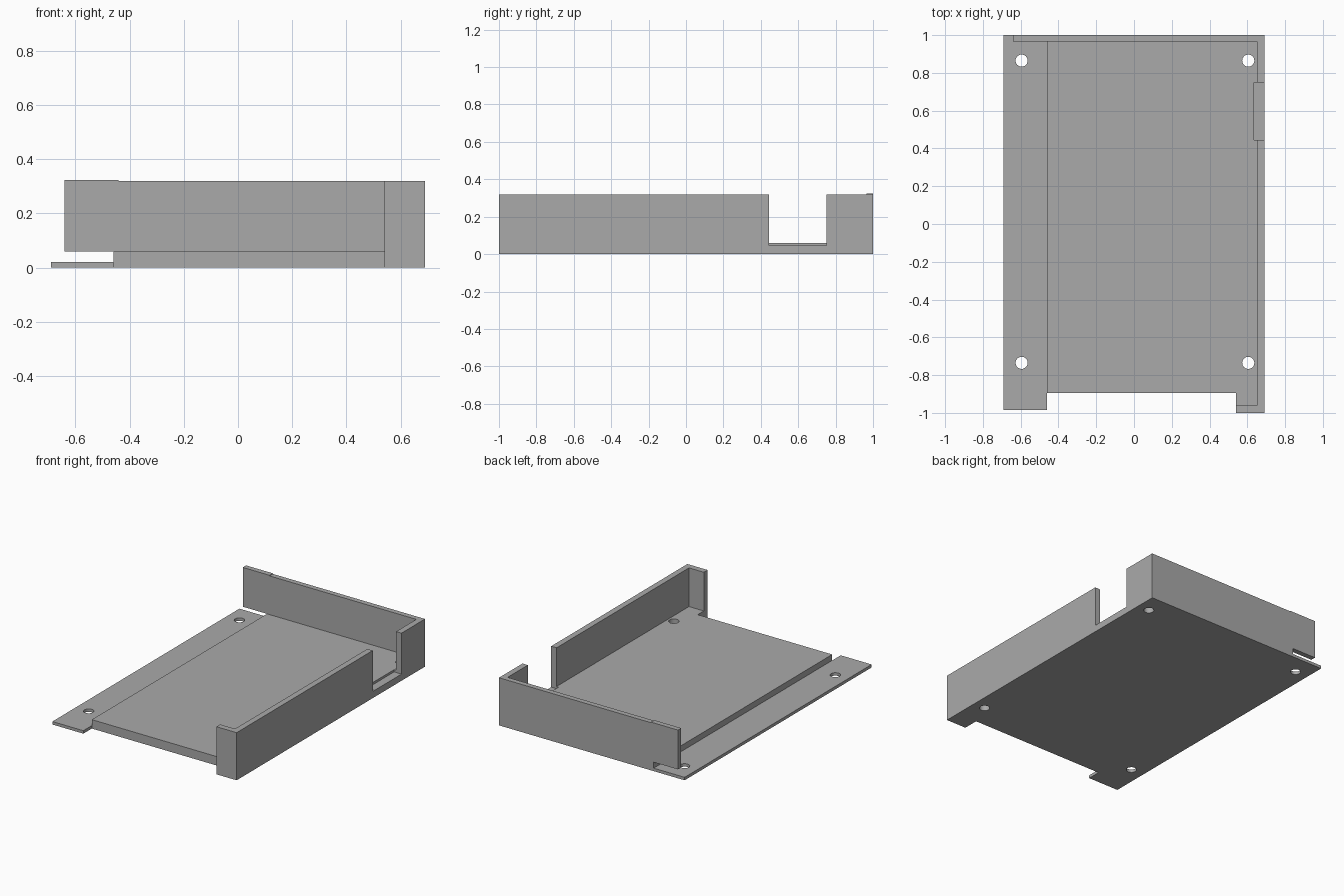
import bpy, bmesh, math

cube = bpy.data.objects.get("Cube")
if cube:
    bpy.data.objects.remove(cube, do_unlink=True)

grey = bpy.data.materials.new("plain grey")
grey.use_nodes = True
GREY = (0.4, 0.4, 0.4, 1)
grey.diffuse_color = GREY
grey.node_tree.nodes["Principled BSDF"].inputs["Base Color"].default_value = GREY


def prism(name, outline, z0, z1):
    """Extrude a flat outline from z0 up to z1."""
    bm = bmesh.new()
    face = bm.faces.new([bm.verts.new((x, y, z0)) for x, y in outline])
    top = bmesh.ops.extrude_face_region(bm, geom=[face])["geom"]
    bmesh.ops.translate(bm, vec=(0, 0, z1 - z0),
                        verts=[v for v in top if isinstance(v, bmesh.types.BMVert)])
    bmesh.ops.recalc_face_normals(bm, faces=bm.faces)
    mesh = bpy.data.meshes.new(name)
    bm.to_mesh(mesh)
    bm.free()
    mesh.materials.append(grey)
    obj = bpy.data.objects.new(name, mesh)
    bpy.context.collection.objects.link(obj)
    return obj


def box(name, x0, x1, y0, y1, z0, z1):
    return prism(name, [(x0, y0), (x1, y0), (x1, y1), (x0, y1)], z0, z1)


def combine(target, tool, operation):
    """Apply a boolean and remove the tool."""
    mod = target.modifiers.new(operation, 'BOOLEAN')
    mod.operation = operation
    mod.solver = 'EXACT'
    mod.object = tool
    bpy.context.view_layer.objects.active = target
    bpy.ops.object.modifier_apply(modifier=mod.name)
    bpy.data.objects.remove(tool, do_unlink=True)


LEFT, RIGHT, STEP, TAB = -0.69, 0.69, -0.46, 0.54
FLANGE_Z, DECK_Z, WALL_Z = 0.02, 0.06, 0.32

# Thick deck with a front tab under the corner wall
tray = prism("tray", [(STEP, -0.895), (TAB, -0.895), (TAB, -1), (RIGHT, -1),
                      (RIGHT, 1), (STEP, 1)], 0, DECK_Z)

# Thin mounting flange
combine(tray, box("flange", LEFT, STEP, -0.985, 1, 0, FLANGE_Z), 'UNION')

# Walls: front return, long side and back, overhanging the flange
walls = prism("walls", [(TAB, -1), (RIGHT, -1), (RIGHT, 1), (-0.64, 1), (-0.64, 0.965),
                        (0.65, 0.965), (0.65, -0.96), (TAB, -0.96)], DECK_Z, WALL_Z)
combine(tray, walls, 'UNION')

# Slightly raised end of the back wall
combine(tray, box("wall_end", -0.64, -0.44, 0.965, 1, WALL_Z, 0.324), 'UNION')

# Side opening, cut a little into the deck
combine(tray, box("side_opening", 0.635, 0.8, 0.445, 0.75, 0.045, 0.5), 'DIFFERENCE')

# Four screw holes
for x in (-0.595, 0.605):
    for y in (-0.735, 0.865):
        ring = [(x + 0.032 * math.cos(math.tau * i / 32),
                 y + 0.032 * math.sin(math.tau * i / 32)) for i in range(32)]
        combine(tray, prism("screw_hole", ring, -0.1, 0.15), 'DIFFERENCE')

# Merge coplanar faces and smooth only the hole walls
bm = bmesh.new()
bm.from_mesh(tray.data)
bmesh.ops.remove_doubles(bm, verts=bm.verts, dist=0.0001)
bmesh.ops.dissolve_limit(bm, angle_limit=0.01, verts=bm.verts, edges=bm.edges)
bm.to_mesh(tray.data)
bm.free()
bpy.ops.object.select_all(action='DESELECT')
tray.select_set(True)
bpy.context.view_layer.objects.active = tray
bpy.ops.object.shade_smooth_by_angle(angle=math.radians(30))
